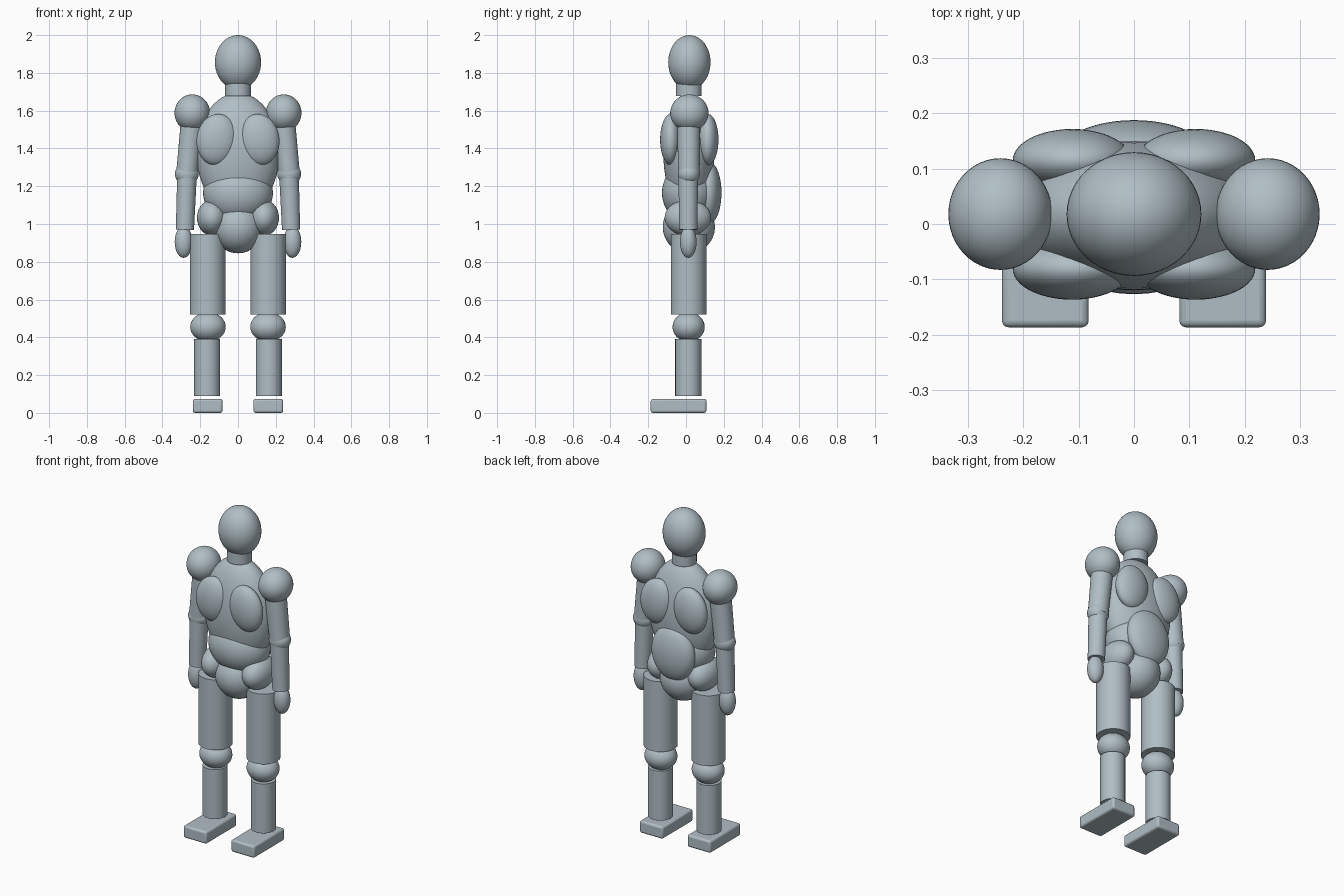
import bpy
import math
from mathutils import Vector

cube = bpy.data.objects.get("Cube")
if cube:
    bpy.data.objects.remove(cube, do_unlink=True)

MID = 0.015  # depth of the body's centre plane

mat = bpy.data.materials.new("blue_grey")
mat.use_nodes = True
colour = (0.434, 0.515, 0.558, 1)
mat.diffuse_color = colour
mat.node_tree.nodes["Principled BSDF"].inputs["Base Color"].default_value = colour


def finish(name):
    ob = bpy.context.object
    ob.name = ob.data.name = name
    ob.data.materials.append(mat)
    bpy.ops.object.transform_apply(location=False, rotation=True, scale=True)
    bpy.ops.object.shade_smooth_by_angle(angle=math.radians(35))
    return ob


def ellipsoid(name, centre, radii, tilt=0):
    bpy.ops.mesh.primitive_uv_sphere_add(segments=48, ring_count=24, location=centre,
                                         rotation=(0, math.radians(tilt), 0))
    bpy.context.object.scale = radii
    return finish(name)


def limb(name, start, end, r_start, r_end):
    a, b = Vector(start), Vector(end)
    bpy.ops.mesh.primitive_cone_add(vertices=48, radius1=r_start, radius2=r_end,
                                    depth=(b - a).length, location=(a + b) / 2)
    bpy.context.object.rotation_euler = (b - a).to_track_quat('Z', 'Y').to_euler()
    return finish(name)


def block(name, low, high, bevel):
    a, b = Vector(low), Vector(high)
    bpy.ops.mesh.primitive_cube_add(size=1, location=(a + b) / 2)
    bpy.context.object.scale = b - a
    ob = finish(name)
    mod = ob.modifiers.new("rounded_edges", 'BEVEL')
    mod.width = bevel
    mod.segments = 3
    return ob


# Head and trunk
ellipsoid("head", (0, 0.018, 1.856), (0.122, 0.112, 0.144))
limb("neck", (0, MID, 1.677), (0, MID, 1.78), 0.068, 0.068)
ellipsoid("chest", (0, MID, 1.375), (0.22, 0.135, 0.32))
ellipsoid("belly", (0, MID, 1.165), (0.185, 0.142, 0.16))
ellipsoid("pelvis", (0, MID, 0.983), (0.134, 0.138, 0.138))
ellipsoid("lower_back", (0, 0.12, 1.165), (0.14, 0.068, 0.165))

# Paired parts
for side, s in (("left", 1), ("right", -1)):
    # Trunk muscles
    ellipsoid(side + "_breast", (s * 0.112, -0.081, 1.447), (0.107, 0.056, 0.136), -8 * s)
    ellipsoid(side + "_shoulder_blade", (s * 0.112, 0.115, 1.447), (0.107, 0.057, 0.136), -8 * s)
    ellipsoid(side + "_hip", (s * 0.137, 0.01, 1.033), (0.08, 0.123, 0.095))

    # Arm
    ellipsoid(side + "_shoulder", (s * 0.242, 0.018, 1.588), (0.094, 0.101, 0.098))
    limb(side + "_upper_arm", (s * 0.272, MID, 1.25), (s * 0.24, MID, 1.56), 0.057, 0.061)
    ellipsoid(side + "_elbow", (s * 0.271, MID, 1.265), (0.063, 0.058, 0.058))
    limb(side + "_forearm", (s * 0.281, 0.012, 0.97), (s * 0.27, 0.012, 1.26), 0.048, 0.052)
    ellipsoid(side + "_hand", (s * 0.288, 0.012, 0.905), (0.047, 0.044, 0.084))

    # Leg
    limb(side + "_thigh", (s * 0.161, 0.014, 0.52), (s * 0.161, 0.014, 0.947), 0.094, 0.094)
    ellipsoid(side + "_knee", (s * 0.159, 0.014, 0.455), (0.094, 0.085, 0.078))
    limb(side + "_shin", (s * 0.163, 0.012, 0.09), (s * 0.163, 0.012, 0.39), 0.069, 0.069)
    x_in, x_out = sorted((s * 0.082, s * 0.239))
    block(side + "_foot", (x_in, -0.187, 0), (x_out, 0.108, 0.074), 0.012)
